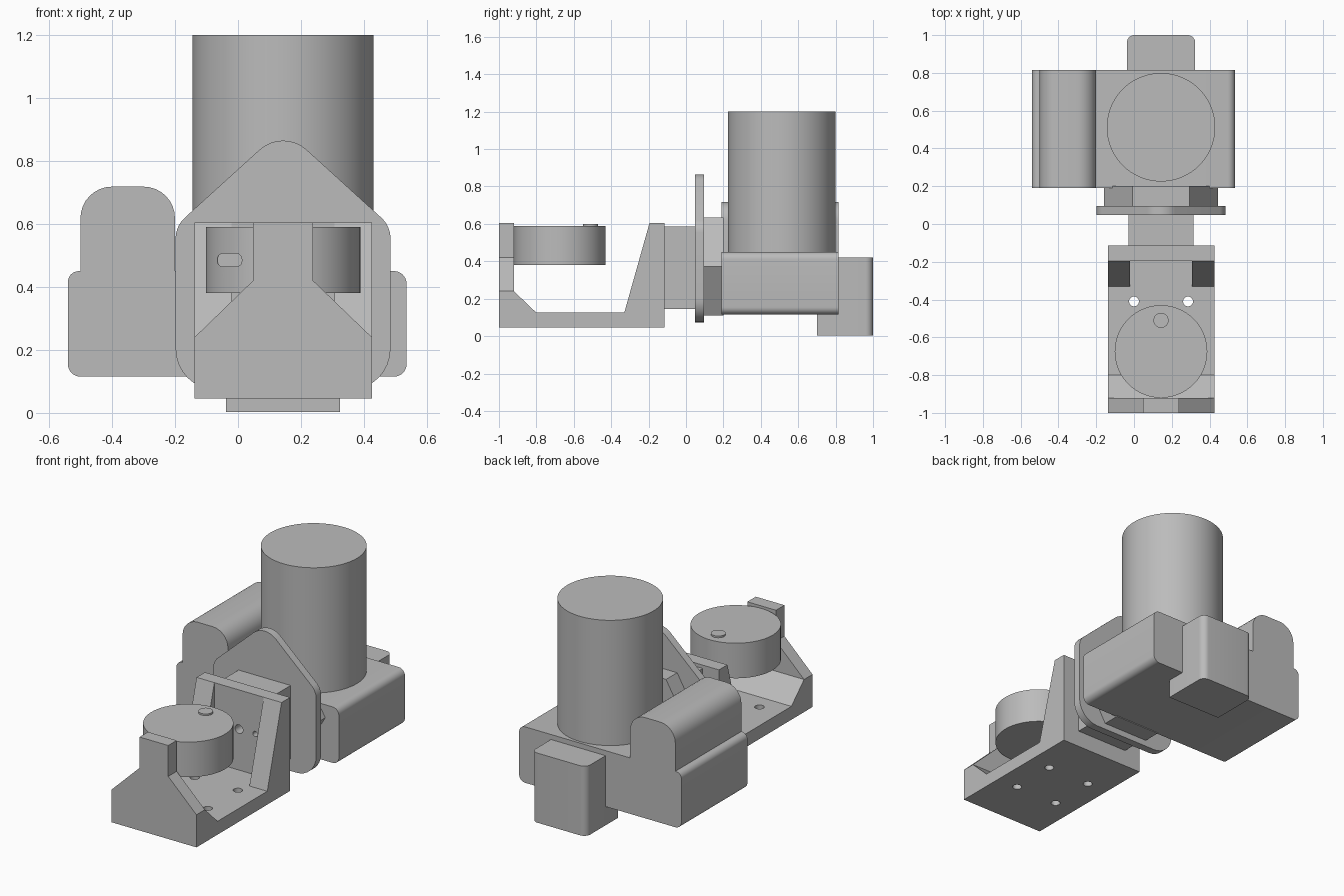
import bpy, bmesh, math
from mathutils import Vector

if "Cube" in bpy.data.objects:
    bpy.data.objects.remove(bpy.data.objects["Cube"])

grey = bpy.data.materials.new("plain grey")
grey.use_nodes = True
COLOUR = (0.5, 0.5, 0.5, 1)
grey.diffuse_color = COLOUR
grey.node_tree.nodes["Principled BSDF"].inputs["Base Color"].default_value = COLOUR

CX = 0.143          # shared centre line of motor, plate and bracket
X0, X1 = -0.138, 0.425   # bracket sides


def rounded(corners, steps=8):
    """Polygon from (u, v, radius) corners, with each corner rounded."""
    out = []
    for i, (u, v, r) in enumerate(corners):
        p = Vector((u, v))
        if r == 0:
            out.append(p)
            continue
        a = (Vector(corners[i - 1][:2]) - p).normalized()
        b = (Vector(corners[(i + 1) % len(corners)][:2]) - p).normalized()
        half = a.angle(b) / 2
        centre = p + (a + b).normalized() * r / math.sin(half)
        start = p + a * r / math.tan(half) - centre
        sweep = start.angle_signed(p + b * r / math.tan(half) - centre)
        for k in range(steps + 1):
            t = -sweep * k / steps
            c, s = math.cos(t), math.sin(t)
            out.append(centre + Vector((start.x * c - start.y * s,
                                        start.x * s + start.y * c)))
    return out


def circle(u, v, r, n=64):
    return [Vector((u + r * math.cos(math.tau * k / n),
                    v + r * math.sin(math.tau * k / n))) for k in range(n)]


def prism(name, outline, axis, lo, hi):
    """Extrude a 2D outline along an axis between two positions."""
    place = {"x": lambda u, v, d: (d, u, v),
             "y": lambda u, v, d: (u, d, v),
             "z": lambda u, v, d: (u, v, d)}[axis]
    bm = bmesh.new()
    base = bm.faces.new([bm.verts.new(place(p[0], p[1], lo)) for p in outline])
    ext = bmesh.ops.extrude_face_region(bm, geom=[base], use_keep_orig=True)
    verts = [g for g in ext["geom"] if isinstance(g, bmesh.types.BMVert)]
    bmesh.ops.translate(bm, verts=verts, vec=place(0, 0, hi - lo))
    bmesh.ops.recalc_face_normals(bm, faces=bm.faces)
    mesh = bpy.data.meshes.new(name)
    bm.to_mesh(mesh)
    bm.free()
    mesh.materials.append(grey)
    obj = bpy.data.objects.new(name, mesh)
    bpy.context.collection.objects.link(obj)
    return obj


def box(name, x, y, z):
    return prism(name, [(x[0], y[0]), (x[1], y[0]), (x[1], y[1]), (x[0], y[1])], "z", *z)


def cut(obj, cutter):
    """Subtract a cutter and discard it."""
    cutter.hide_render = True
    mod = obj.modifiers.new("cut", "BOOLEAN")
    mod.operation, mod.solver, mod.object = "DIFFERENCE", "EXACT", cutter
    bpy.context.view_layer.objects.active = obj
    bpy.ops.object.modifier_apply(modifier=mod.name)
    bpy.data.objects.remove(cutter)


# Gearbox housing with the raised round-topped hump
prism("gearbox_housing", rounded([
    (-0.54, 0.115, 0.04), (0.535, 0.115, 0.04), (0.535, 0.45, 0.04),
    (-0.2, 0.45, 0), (-0.2, 0.718, 0.1), (-0.5, 0.718, 0.1),
    (-0.5, 0.45, 0), (-0.54, 0.45, 0.035)]), "y", 0.19, 0.815)

# Upright motor and rear connector box
prism("motor", circle(CX, 0.512, 0.287, 96), "z", 0.44, 1.2)
prism("rear_box", rounded([(-0.038, 0.7, 0), (0.324, 0.7, 0),
                           (0.324, 1, 0.04), (-0.038, 1, 0.04)]), "z", 0.003, 0.42)

# Hexagonal spacer, pointed mounting plate and neck block
prism("hex_spacer", circle(CX, 0.372, 0.302, 6), "y", 0.09, 0.2)
prism("mounting_plate", rounded([
    (-0.198, 0.073, 0.13), (0.484, 0.073, 0.13), (0.484, 0.593, 0.09),
    (CX, 0.903, 0.11), (-0.198, 0.593, 0.09)]), "y", 0.048, 0.095)
box("neck_block", (-0.03, 0.315), (-0.115, 0.05), (0.145, 0.585))

# Bracket: floor, back wall and front lip share one side profile
bracket = prism("bracket", [
    (-1, 0.045), (-0.115, 0.045), (-0.115, 0.605), (-0.195, 0.605),
    (-0.195, 0.125), (-0.8, 0.125), (-0.92, 0.24), (-1, 0.24)], "x", X0, X1)
for x in (0, 2 * CX):
    for y in (-0.41, -0.695):
        cut(bracket, prism("hole_cutter", circle(x, y, 0.026, 24), "z", 0, 0.15))
for dx, r in ((-0.108, 0.016), (0, 0.026), (0.108, 0.016)):
    cut(bracket, prism("hole_cutter", circle(CX + dx, 0.37, r, 24), "y", -0.25, -0.13))

# Side gussets against the back wall
for side, x in (("right", X0), ("left", X1 - 0.118)):
    prism(side + "_gusset", [(-0.33, 0.125), (-0.19, 0.125), (-0.19, 0.605),
                             (-0.195, 0.605)], "x", x, x + 0.118)

# Front post with sloping shoulders
prism("front_post", [(X0, 0.24), (X1, 0.24), (0.238, 0.42), (0.238, 0.605),
                     (0.048, 0.605), (0.048, 0.42)], "y", -1, -0.92)

# Drum held by the post, with a side slot and a top stud
drum = prism("drum", circle(CX, -0.675, 0.245, 96), "z", 0.38, 0.59)
cut(drum, prism("slot_cutter", rounded([
    (-0.065, 0.464, 0.018), (0.012, 0.464, 0.018),
    (0.012, 0.506, 0.018), (-0.065, 0.506, 0.018)]), "y", -0.95, -0.79))
prism("drum_stud", circle(CX, -0.51, 0.04, 32), "z", 0.58, 0.6)

# Smooth curved walls, sharp edges kept
bpy.ops.object.select_all(action="DESELECT")
for obj in bpy.context.collection.objects:
    if obj.type == "MESH" and grey.name in obj.data.materials:
        obj.select_set(True)
        bpy.context.view_layer.objects.active = obj
bpy.ops.object.shade_smooth_by_angle(angle=math.radians(30))
